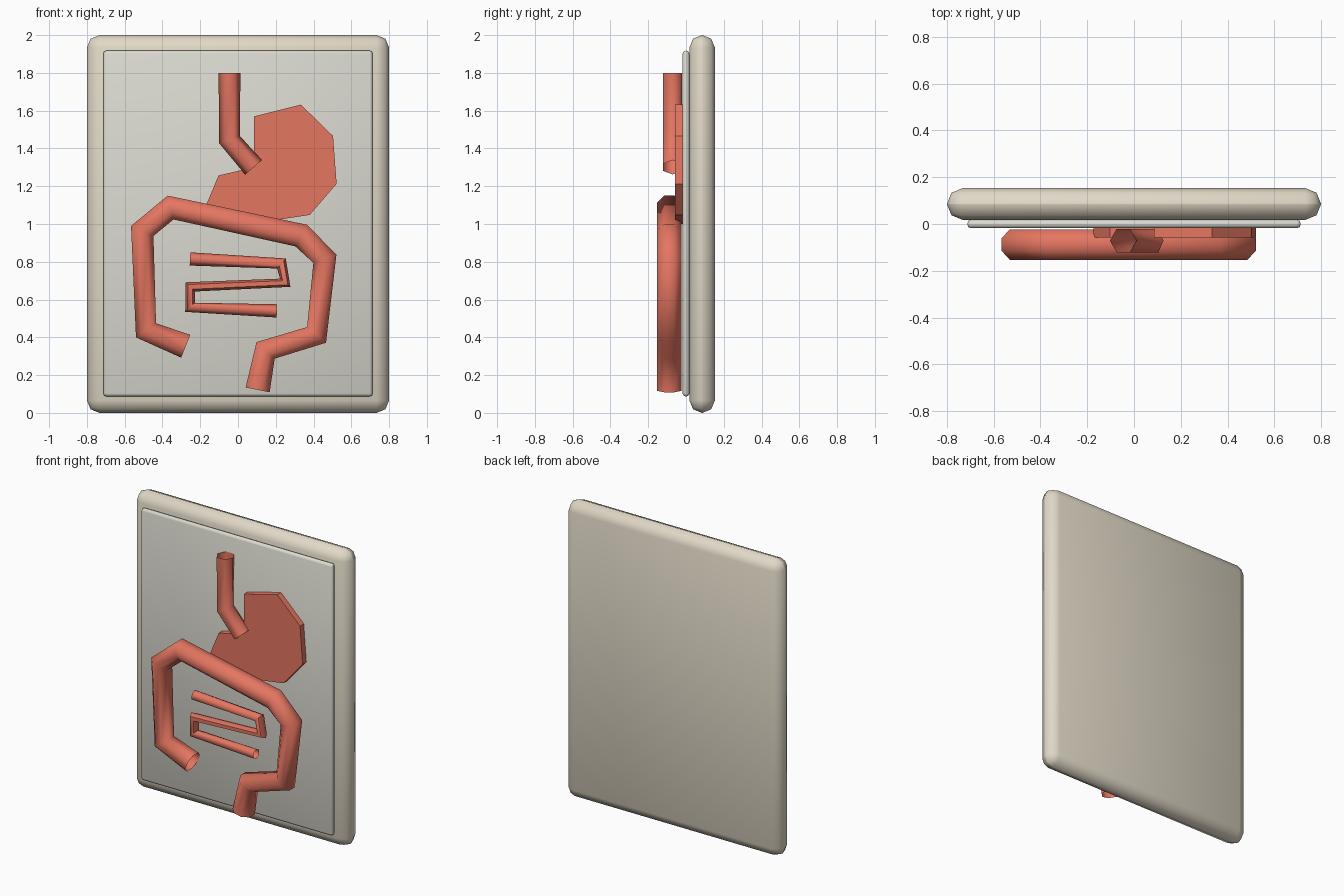
import bpy, bmesh, math
from mathutils import Vector

if "Cube" in bpy.data.objects:
    bpy.data.objects.remove(bpy.data.objects["Cube"])


def material(name, rgb):
    m = bpy.data.materials.new(name)
    m.diffuse_color = (*rgb, 1)
    m.use_nodes = True
    m.node_tree.nodes["Principled BSDF"].inputs["Base Color"].default_value = m.diffuse_color
    return m


CREAM = material("cream", (0.75, 0.69, 0.57))
PALE = material("pale_grey", (0.71, 0.70, 0.63))
SALMON = material("salmon", (0.78, 0.18, 0.12))


def finish(name, bm, mat, smooth=None):
    bmesh.ops.recalc_face_normals(bm, faces=bm.faces)
    mesh = bpy.data.meshes.new(name)
    bm.to_mesh(mesh)
    bm.free()
    ob = bpy.data.objects.new(name, mesh)
    bpy.context.collection.objects.link(ob)
    mesh.materials.append(mat)
    if smooth:
        bpy.ops.object.select_all(action='DESELECT')
        ob.select_set(True)
        bpy.context.view_layer.objects.active = ob
        bpy.ops.object.shade_smooth_by_angle(angle=math.radians(smooth))
    return ob


def slab(name, x, y, z, bevel, mat):
    """Box from (min, max) pairs with all edges rounded."""
    bm = bmesh.new()
    bmesh.ops.create_cube(bm, size=1)
    for v in bm.verts:
        for i, (lo, hi) in enumerate((x, y, z)):
            v.co[i] = lo if v.co[i] < 0 else hi
    bmesh.ops.bevel(bm, geom=bm.edges[:], offset=bevel, segments=2,
                    profile=0.5, affect='EDGES')
    return finish(name, bm, mat, 50)


def tube(name, path, y, radius, sides, turn=0.0):
    """Open-ended pipe along an (x, z) path at depth y."""
    pts = [Vector((px, y, pz)) for px, pz in path]
    bm = bmesh.new()
    rings = []
    for i, p in enumerate(pts):
        t = Vector((0, 0, 0))
        if i > 0:
            t += (p - pts[i - 1]).normalized()
        if i < len(pts) - 1:
            t += (pts[i + 1] - p).normalized()
        t.normalize()
        depth = Vector((0, 1, 0))
        side = depth.cross(t)
        ring = []
        for k in range(sides):
            a = turn + math.tau * k / sides
            ring.append(bm.verts.new(p + radius * (math.cos(a) * side + math.sin(a) * depth)))
        rings.append(ring)
    for r0, r1 in zip(rings, rings[1:]):
        for k in range(sides):
            j = (k + 1) % sides
            bm.faces.new((r0[k], r0[j], r1[j], r1[k]))
    return finish(name, bm, SALMON, 65)


def plate(name, outline, y0, y1):
    """Flat (x, z) outline extruded in depth."""
    bm = bmesh.new()
    face = bm.faces.new([bm.verts.new((px, y0, pz)) for px, pz in outline])
    out = bmesh.ops.extrude_face_region(bm, geom=[face])
    for v in out["geom"]:
        if isinstance(v, bmesh.types.BMVert):
            v.co.y = y1
    return finish(name, bm, SALMON)


# Backing board and raised front panel
slab("back_board", (-0.8, 0.8), (0.018, 0.153), (0, 2), 0.066, CREAM)
slab("front_panel", (-0.713, 0.713), (-0.018, 0.018), (0.087, 1.918), 0.016, PALE)

# Stomach
plate("stomach", [(0.085, 1.57), (0.333, 1.632), (0.503, 1.466), (0.522, 1.213),
                  (0.38, 1.048), (0.06, 1.0), (-0.173, 1.09), (-0.103, 1.257),
                  (0.085, 1.30)], -0.058, -0.016)

# Food pipe
tube("food_pipe", [(-0.045, 1.80), (-0.045, 1.447), (0.082, 1.30)], -0.071, 0.058, 6)

# Large intestine
tube("large_intestine", [(-0.277, 0.353), (-0.487, 0.437), (-0.507, 0.963),
                         (-0.357, 1.087), (0.334, 0.939), (0.46, 0.816),
                         (0.416, 0.413), (0.146, 0.331), (0.104, 0.122)],
     -0.088, 0.0703, 8, math.pi / 8)

# Small intestine
tube("small_intestine", [(-0.254, 0.815), (0.23, 0.791), (0.25, 0.689),
                         (-0.253, 0.667), (-0.254, 0.559), (0.206, 0.54)],
     -0.10, 0.035, 6)
